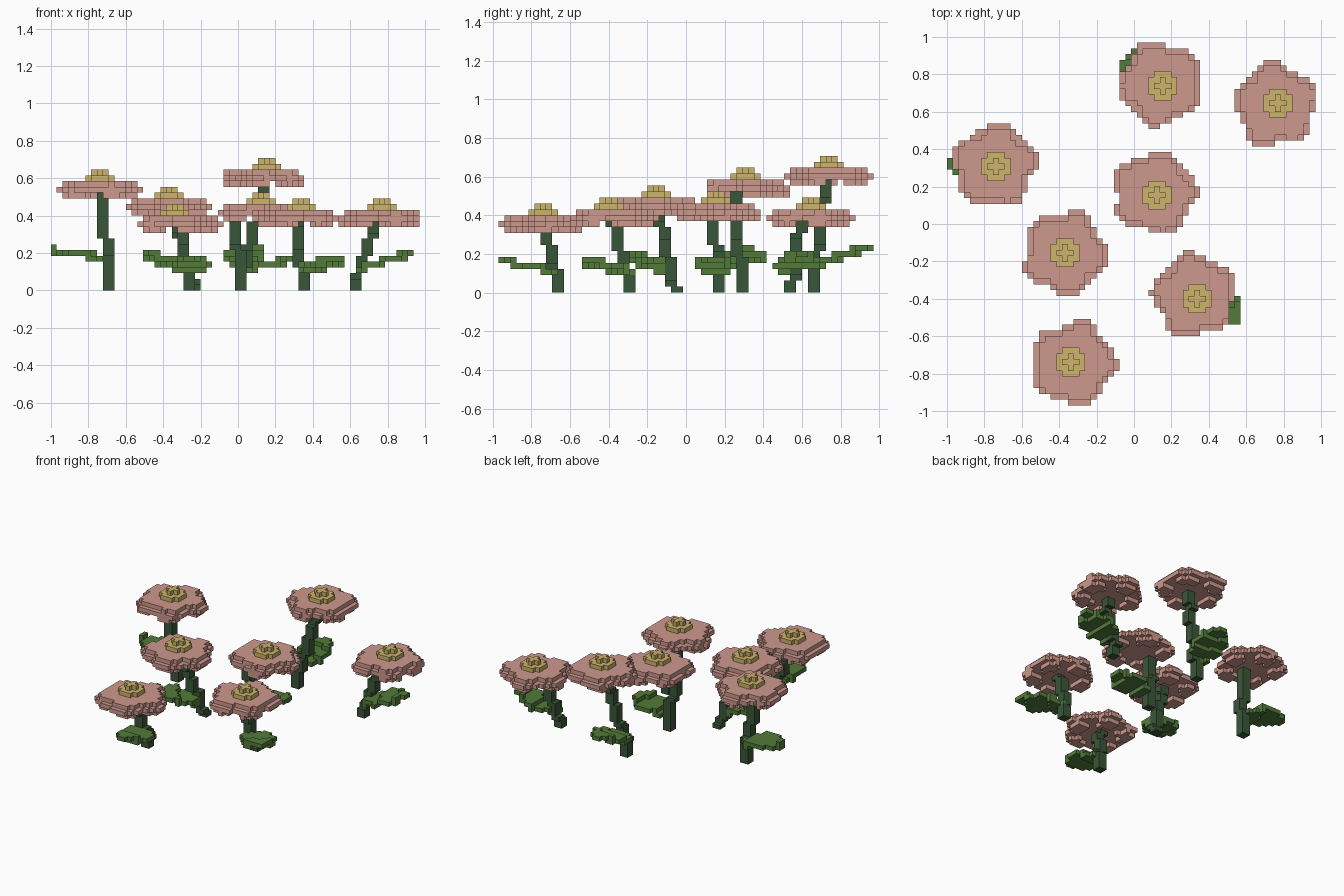
import bpy, math

if "Cube" in bpy.data.objects:
    bpy.data.objects.remove(bpy.data.objects["Cube"])

V = 2 / 65  # voxel size


def material(name, rgb):
    m = bpy.data.materials.new(name)
    lin = [((c / 255 + 0.055) / 1.055) ** 2.4 for c in rgb]
    m.diffuse_color = (*lin, 1)
    m.use_nodes = True
    m.node_tree.nodes["Principled BSDF"].inputs["Base Color"].default_value = m.diffuse_color
    return m


PINK = material("petal pink", (206, 153, 141))
GOLD = material("centre gold", (206, 180, 107))
LEAF = material("leaf green", (82, 122, 58))
STEM = material("stem green", (58, 86, 56))

# Outward direction and corner offsets of the six cube sides
SIDES = []
for axis in range(3):
    for s in (-1, 1):
        ring = [(-1, -1), (1, -1), (1, 1), (-1, 1)]
        if s < 0:
            ring.reverse()
        corners = []
        for a, b in ring:
            c = [0, 0, 0]
            c[axis], c[(axis + 1) % 3], c[(axis + 2) % 3] = s, a, b
            corners.append(c)
        d = [0, 0, 0]
        d[axis] = s
        SIDES.append((d, corners))


def voxel_object(name, cells, mat):
    """Mesh the outer skin of a set of grid cells."""
    index, faces = {}, []
    for x, y, z in sorted(cells):
        for d, corners in SIDES:
            if (x + d[0], y + d[1], z + d[2]) in cells:
                continue
            faces.append([index.setdefault((2 * x + c[0], 2 * y + c[1], 2 * z + c[2]), len(index))
                          for c in corners])
    verts = [(x * V / 2, y * V / 2, (z + 1) * V / 2) for x, y, z in index]
    me = bpy.data.meshes.new(name)
    me.from_pydata(verts, [], faces)
    me.materials.append(mat)
    bpy.context.collection.objects.link(bpy.data.objects.new(name, me))


def grid(cx, cy, r):
    for i in range(math.floor(cx - r), math.ceil(cx + r) + 1):
        for j in range(math.floor(cy - r), math.ceil(cy + r) + 1):
            yield i, j


def petal_cells(cx, cy, b, phase):
    cells = set()
    for i, j in grid(cx, cy, 9):
        r = math.hypot(i - cx, j - cy)
        lobe = math.cos(5 * (math.atan2(j - cy, i - cx) - math.radians(phase)))
        R = 7.1 + 0.6 * lobe
        if r < R:
            cells.add((i, j, b + 1))
        if r < R - 0.9:
            cells.add((i, j, b + 2))
        # drooping petal undersides
        if 0.55 * R < r < R - 0.7 and lobe > -0.3:
            cells.add((i, j, b))
    return cells


def centre_cells(cx, cy, b):
    cx, cy = round(cx), round(cy)
    cells = set()
    for i, j in grid(cx, cy, 3):
        r = math.hypot(i - cx, j - cy)
        if r < 2.3:
            cells.add((i, j, b + 3))
        if r < 1.2:
            cells.add((i, j, b + 4))
    return cells


def stem_cells(base, top, b):
    cells = set()
    for k in range(b + 1):
        t = k / b
        x = round(base[0] + (top[0] - base[0]) * t - 0.5)
        y = round(base[1] + (top[1] - base[1]) * t - 0.5)
        cells |= {(x + p, y + q, k) for p in (0, 1) for q in (0, 1)}
    return cells


def leaf_cells(base, tip, z0, z1):
    dx, dy = tip[0] - base[0], tip[1] - base[1]
    L = math.hypot(dx, dy)
    cells = set()
    for i, j in grid(base[0], base[1], L + 4):
        px, py = i - base[0], j - base[1]
        t = (px * dx + py * dy) / L / L
        side = abs(px * dy - py * dx) / L
        if 0 <= t <= 1 and side <= max(0.9, 3.6 * math.sin(math.pi * t) ** 0.7):
            z = z0 + (z1 - z0) * t
            cells |= {(i, j, k) for k in range(10) if abs(k - z) <= 0.6}
    return cells


# head centre, head level, lobe angle, stem base, stem top, leaf tip, leaf levels
FLOWERS = [
    ((0.145, 0.75), 18, 115, (0.0, 0.65), (0.14, 0.72), (0.06, 0.96), (4, 7.4)),
    ((0.76, 0.635), 11, 95, (0.62, 0.55), (0.73, 0.59), (0.93, 0.59), (3, 6)),
    ((-0.745, 0.31), 16, 85, (-0.68, 0.29), (-0.73, 0.25), (-0.99, 0.33), (5, 6.5)),
    ((0.11, 0.165), 12, 75, (0.02, 0.16), (-0.02, 0.15), (0.30, 0.15), (3, 5)),
    ((-0.37, -0.155), 13, 65, (-0.23, -0.06), (-0.35, -0.14), (-0.51, -0.29), (3, 6)),
    ((0.325, -0.385), 11, 100, (0.35, -0.29), (0.31, -0.37), (0.55, -0.54), (3, 5)),
    ((-0.325, -0.745), 10, 72, (-0.25, -0.65), (-0.31, -0.73), (-0.26, -0.96), (3, 5)),
]


def cell(p):
    return p[0] / V, p[1] / V


for n, (head, b, phase, base, top, tip, levels) in enumerate(FLOWERS, 1):
    head, base, top, tip = map(cell, (head, base, top, tip))
    stem = stem_cells(base, top, b)
    voxel_object(f"stem_{n}", stem, STEM)
    voxel_object(f"leaf_{n}", leaf_cells(base, tip, *levels) - stem, LEAF)
    voxel_object(f"petals_{n}", petal_cells(*head, b, phase) - stem, PINK)
    voxel_object(f"flower_centre_{n}", centre_cells(*head, b), GOLD)
